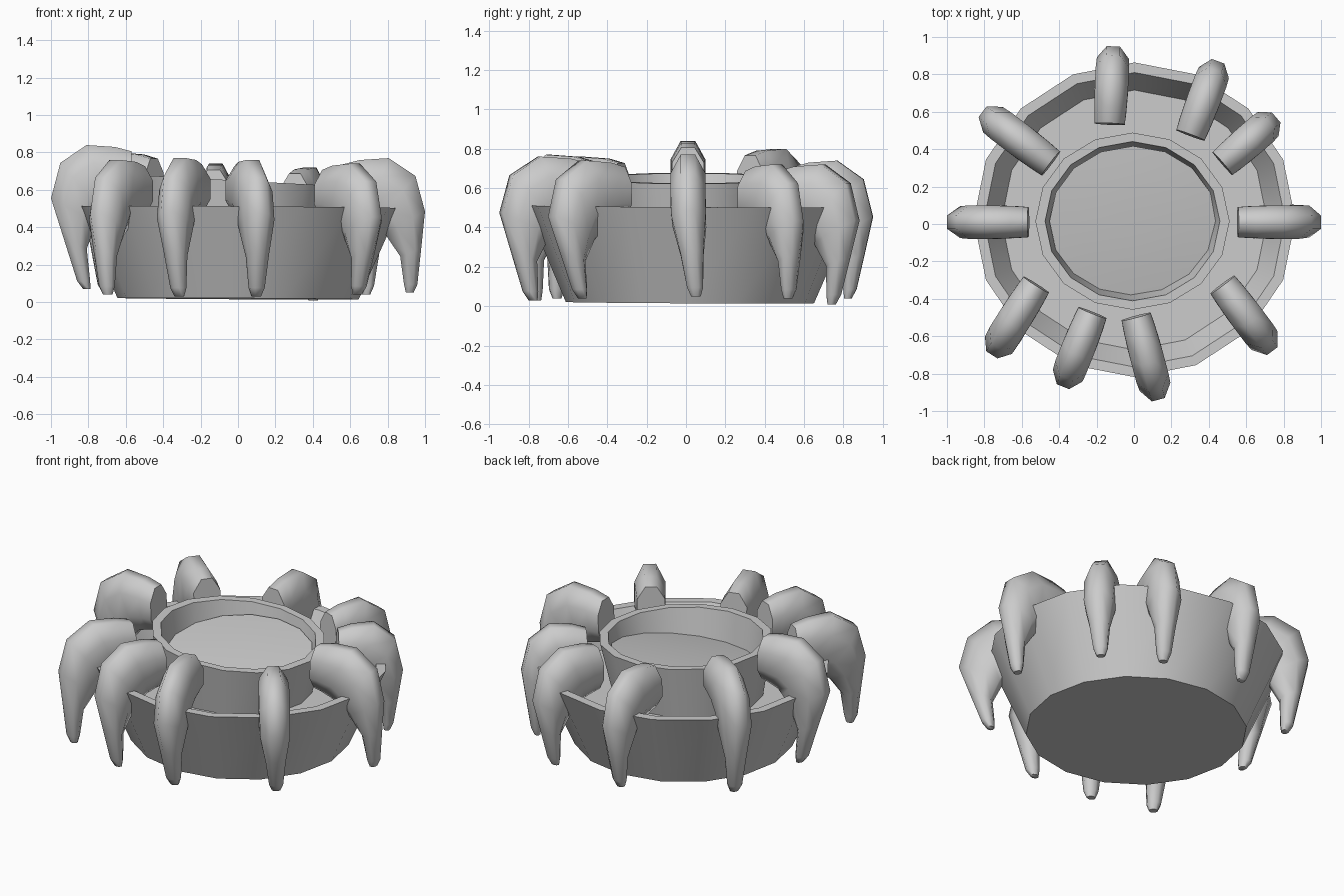
import bpy, bmesh, math
from mathutils import Vector, Matrix

cube = bpy.data.objects.get("Cube")
if cube:
    bpy.data.objects.remove(cube, do_unlink=True)

grey = bpy.data.materials.new("light_grey")
grey.use_nodes = True
grey.diffuse_color = (0.6, 0.6, 0.6, 1)
grey.node_tree.nodes["Principled BSDF"].inputs["Base Color"].default_value = (0.6, 0.6, 0.6, 1)


def finish(name, bm, angle):
    """Turn a bmesh into a smooth-shaded object with sharp corners."""
    bmesh.ops.recalc_face_normals(bm, faces=bm.faces)
    mesh = bpy.data.meshes.new(name)
    bm.to_mesh(mesh)
    bm.free()
    mesh.materials.append(grey)
    obj = bpy.data.objects.new(name, mesh)
    bpy.context.collection.objects.link(obj)
    bpy.ops.object.select_all(action='DESELECT')
    obj.select_set(True)
    bpy.context.view_layer.objects.active = obj
    bpy.ops.object.shade_smooth_by_angle(angle=math.radians(angle))
    return obj


def skin(bm, rings):
    """Bridge successive vertex loops and cap both ends."""
    loops = [[bm.verts.new(p) for p in ring] for ring in rings]
    n = len(loops[0])
    for a, b in zip(loops, loops[1:]):
        for i in range(n):
            j = (i + 1) % n
            bm.faces.new((a[i], a[j], b[j], b[i]))
    bm.faces.new(loops[0])
    bm.faces.new(loops[-1])


def lathe(name, profile, stretch, sides=16):
    bm = bmesh.new()
    turns = [math.tau * i / sides for i in range(sides)]
    skin(bm, [[(r * math.cos(t), stretch * r * math.sin(t), z) for t in turns]
              for r, z in profile])
    return finish(name, bm, 35)


# Bowl with a raised inner floor
bowl = lathe("bowl", [(0.645, 0.018), (0.86, 0.508), (0.805, 0.508), (0.71, 0.33)], 0.978)
bowl.location.y = 0.02
bowl.rotation_euler = (-0.005, 0.006, 0)

# Dip cup, leaning a little
cup = lathe("dip_cup", [(0.45, 0.30), (0.52, 0.65), (0.468, 0.65), (0.42, 0.40)], 0.91)
cup.matrix_world = (Matrix.Translation((-0.008, 0.015, 0.65)) @ Matrix.Rotation(0.055, 4, 'Y')
                    @ Matrix.Translation((0, 0, -0.65)))

# Dip surface, slightly domed and sloping up to the back
dip = lathe("dip", [(0.447, 0), (0.3, 0.01), (0.1, 0.015)], 0.91)
dip.location = (-0.005, 0.015, 0.53)
dip.rotation_euler = (0.16, 0, 0)

# Hooked prawn stations: outer (u, z), inner (u, z), half width
STATIONS = [((0.01, 0.732), (0.0, 0.47), 0.083),
            ((0.10, 0.755), (0.05, 0.46), 0.088),
            ((0.25, 0.765), (0.12, 0.44), 0.092),
            ((0.39, 0.67), (0.17, 0.41), 0.092),
            ((0.44, 0.48), (0.23, 0.36), 0.088),
            ((0.42, 0.28), (0.31, 0.24), 0.06),
            ((0.40, 0.09), (0.33, 0.09), 0.042),
            ((0.38, 0.045), (0.34, 0.045), 0.025)]


def prawn(name, head, tip, top, bottom, tuck, bend):
    """Prawn from head to outermost point; the tail is tucked inward and bent sideways."""
    head, tip = Vector(head), Vector(tip)
    out = (tip - head).normalized()
    side = Vector((-out.y, out.x))
    scale = (tip - head).length / 0.44
    bm = bmesh.new()
    rings = []
    for outer, inner, width in STATIONS:
        o, i = Vector(outer), Vector(inner)
        mid, half = (o + i) / 2, (o - i) / 2
        ring = []
        for k in range(8):
            t = math.tau * (k + 0.5) / 8
            p = mid + half * math.cos(t) * 1.08
            low = max(0, 0.48 - p.y) / 0.43 if p.x > 0.15 else 0
            high = min(1, max(0, (p.y - 0.1) / 0.35))
            u = p.x * scale - tuck * low
            v = width * 1.05 * math.sin(t) + bend * low
            z = p.y + (top - 0.765) * high + (bottom - 0.045) * low
            xy = head + out * u + side * v
            ring.append((xy.x, xy.y, z))
        rings.append(ring)
    skin(bm, rings)
    return finish(name, bm, 62)


# Prawns round the rim: head, outermost point, top, bottom, tail tuck, tail bend
PRAWNS = [((-0.13, 0.53), (-0.11, 0.95), 0.74, 0.04, 0.05, 0),
          ((0.3, 0.47), (0.45, 0.87), 0.72, 0.01, 0.06, 0),
          ((0.47, 0.32), (0.76, 0.57), 0.72, 0.04, 0.02, 0.01),
          ((0.55, 0.01), (1.0, 0.01), 0.77, 0.05, 0, 0.04),
          ((0.47, -0.32), (0.74, -0.68), 0.74, 0.04, 0.1, 0.01),
          ((0.01, -0.49), (0.13, -0.94), 0.76, 0.03, 0.08, 0.01),
          ((-0.22, -0.47), (-0.38, -0.87), 0.77, 0.03, 0.05, 0.02),
          ((-0.52, -0.32), (-0.76, -0.7), 0.76, 0.04, -0.01, 0.03),
          ((-0.56, 0.01), (-1.0, 0.01), 0.84, 0.07, 0.11, 0),
          ((-0.44, 0.32), (-0.81, 0.6), 0.80, 0.05, 0.05, 0)]
for number, data in enumerate(PRAWNS, 1):
    prawn(f"prawn_{number}", *data)
